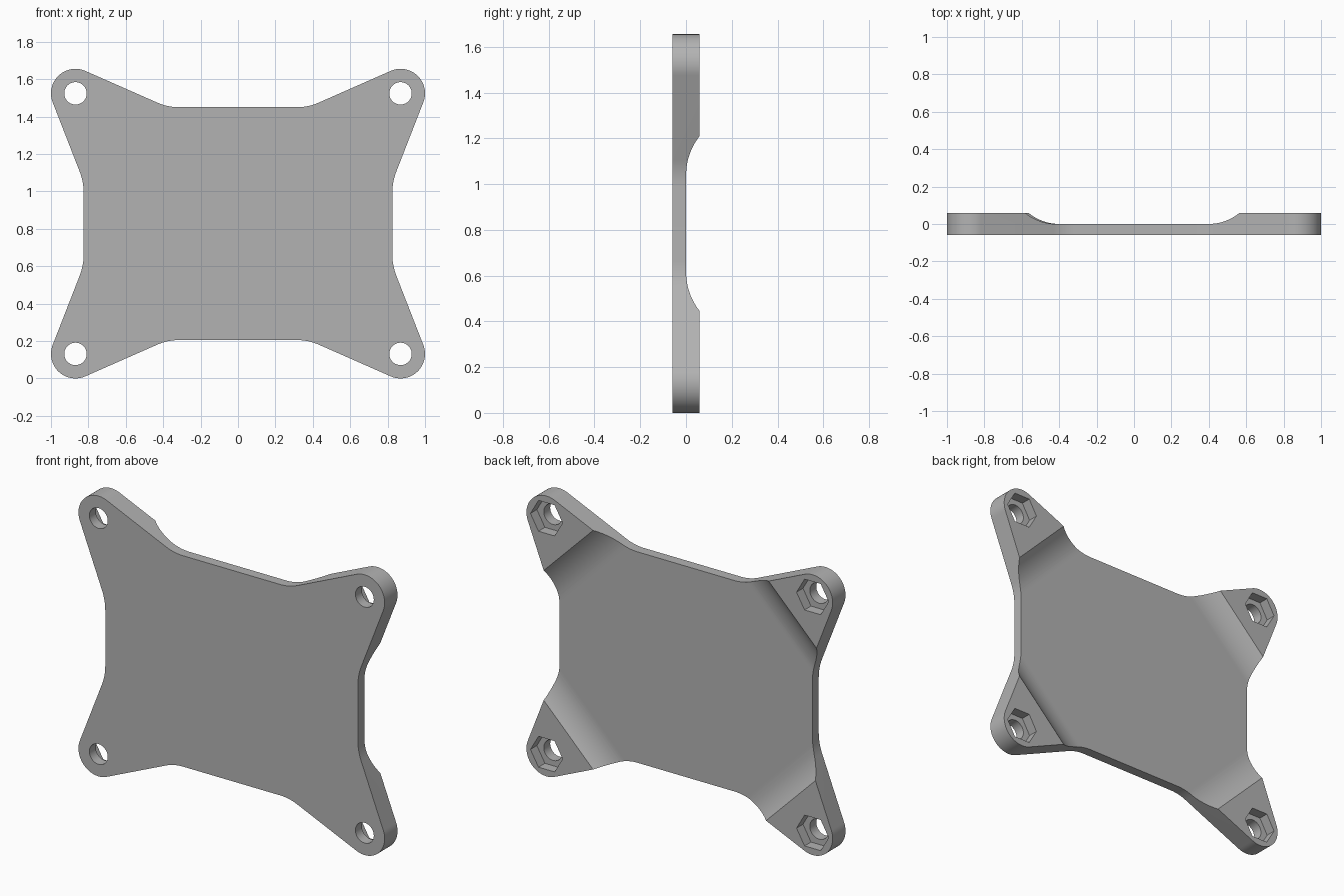
import bpy, bmesh, math
from mathutils import Vector

cube = bpy.data.objects.get("Cube")
if cube:
    bpy.data.objects.remove(cube, do_unlink=True)

MID = 0.8275            # height of the plate centre
HALF = 0.06             # half of the full thickness
BOSS = Vector((0.869, 0.6965))
BOSS_R = 0.131
CORNERS = [(sx, sz) for sx in (1, -1) for sz in (1, -1)]


def loft(name, rings):
    """Closed solid through rings given as (y, [(x, z), ...])."""
    bm = bmesh.new()
    loops = [[bm.verts.new((x, y, z + MID)) for x, z in pts] for y, pts in rings]
    n = len(loops[0])
    for a, b in zip(loops, loops[1:]):
        for i in range(n):
            bm.faces.new((a[i], a[(i + 1) % n], b[(i + 1) % n], b[i]))
    bm.faces.new(loops[0])
    bm.faces.new(loops[-1])
    bmesh.ops.recalc_face_normals(bm, faces=bm.faces)
    mesh = bpy.data.meshes.new(name)
    bm.to_mesh(mesh)
    bm.free()
    obj = bpy.data.objects.new(name, mesh)
    bpy.context.collection.objects.link(obj)
    return obj


def polygon(centre, radius, sides):
    return [(centre[0] + radius * math.cos(math.tau * i / sides),
             centre[1] + radius * math.sin(math.tau * i / sides)) for i in range(sides)]


def fillet(corner, d0, d1, reach=0.06, steps=8):
    """Rounded corner between two edge directions."""
    p0, p2 = corner + d0 * reach, corner + d1 * reach
    return [p0 * (1 - t) ** 2 + corner * 2 * t * (1 - t) + p2 * t * t
            for t in (i / steps for i in range(steps + 1))]


def direction(deg):
    return Vector((math.cos(math.radians(deg)), math.sin(math.radians(deg))))


# Quarter outline: side fillet, round arm tip, top fillet
SIDE, TOP = 68.7, 23.8
quarter = fillet(Vector((0.825, 0.223)), Vector((0, -1)), direction(SIDE))
a0, a1 = SIDE - 90, TOP + 90
quarter += [BOSS + direction(a0 + (a1 - a0) * i / 28) * BOSS_R for i in range(29)]
quarter += fillet(Vector((0.376, 0.6225)), direction(TOP), Vector((-1, 0)))

# Mirror the quarter around all four corners
outline = [(p.x, p.y) for p in quarter]
outline += [(-x, z) for x, z in reversed(outline)]
outline += [(x, -z) for x, z in reversed(outline)]
plate = loft("mounting_plate", [(-HALF, outline), (HALF, outline)])


# Recess in the back, with a concave ramp up to each corner pad
def diamond(s):
    p, q = s, s + 0.025
    corners = [(p, -s), (p, q), (-s, q), (-s, -s)]
    return [((u - v) / 2, (u + v) / 2) for u, v in corners]


START, WIDTH = 1.03, 0.17
radius = (WIDTH ** 2 + HALF ** 2) / (2 * HALF)
sweep = math.asin(WIDTH / radius)
rings = []
for i in range(14):
    a = sweep * i / 12
    rings.append((radius * (1 - math.cos(a)),
                  diamond(START + math.sqrt(2) * radius * math.sin(a))))
cutters = [loft("recess_cutter", rings)]

# Bolt holes and hexagonal nut pockets
for sx, sz in CORNERS:
    c = (sx * BOSS.x, sz * BOSS.y)
    for name, r, n, y0 in (("hole_cutter", 0.06, 40, -0.1), ("nut_cutter", 0.105, 6, 0.0)):
        ring = polygon(c, r, n)
        cutters.append(loft(name, [(y0, ring), (0.1, ring)]))

bpy.context.view_layer.objects.active = plate
plate.select_set(True)
for cutter in cutters:
    cutter.hide_render = True
    mod = plate.modifiers.new("cut", 'BOOLEAN')
    mod.operation = 'DIFFERENCE'
    mod.solver = 'EXACT'
    mod.object = cutter
    bpy.ops.object.modifier_apply(modifier=mod.name)
    bpy.data.objects.remove(cutter, do_unlink=True)

# Single grey finish
grey = bpy.data.materials.new("plain_grey")
grey.use_nodes = True
colour = (0.45, 0.45, 0.45, 1)
grey.diffuse_color = colour
grey.node_tree.nodes["Principled BSDF"].inputs["Base Color"].default_value = colour
plate.data.materials.clear()
plate.data.materials.append(grey)
for poly in plate.data.polygons:
    poly.material_index = 0

bpy.ops.object.shade_smooth_by_angle(angle=math.radians(30))
